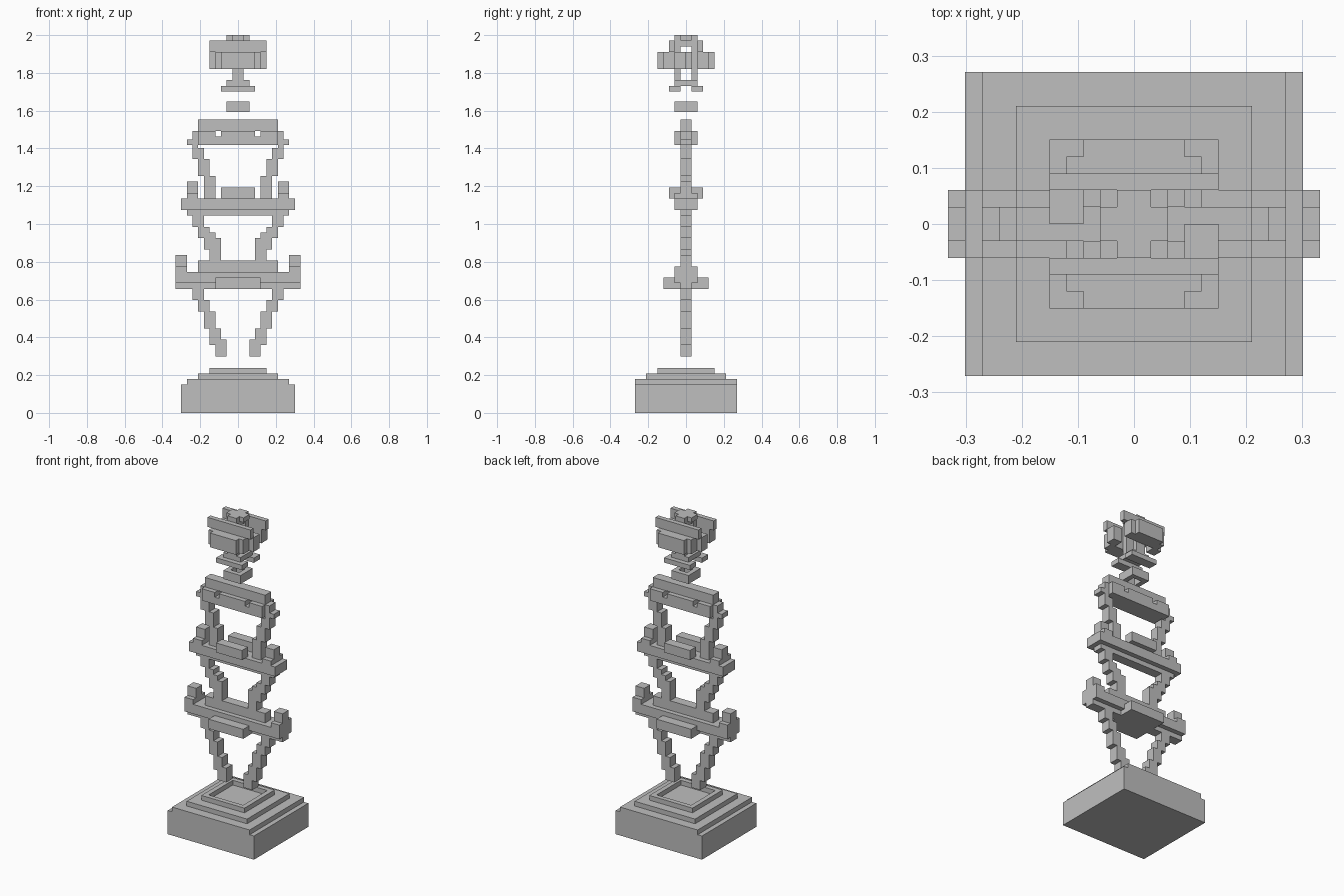
import bpy
import bmesh

default_cube = bpy.data.objects.get("Cube")
if default_cube:
    bpy.data.objects.remove(default_cube, do_unlink=True)

# Everything is laid out on a block grid
GRID = 0.0301
LAYER = 2 / 67

stone = bpy.data.materials.new("light_grey_stone")
stone.use_nodes = True
grey = (0.52, 0.52, 0.52, 1)
stone.diffuse_color = grey
stone.node_tree.nodes["Principled BSDF"].inputs["Base Color"].default_value = grey


class Part:
    """Collects blocks given in grid units, then becomes one object."""

    def __init__(self, name):
        self.name = name
        self.mesh = bmesh.new()

    def block(self, x, y, z):
        cube = bmesh.ops.create_cube(self.mesh, size=1)
        for vert in cube["verts"]:
            for axis, (span, unit) in enumerate(zip((x, y, z), (GRID, GRID, LAYER))):
                low, high = span
                vert.co[axis] = unit * (high if vert.co[axis] > 0 else low)
        return self

    def slab(self, half_x, half_y, bottom, top):
        return self.block((-half_x, half_x), (-half_y, half_y), (bottom, top))

    def sides(self, inner, outer, half_y, bottom, top):
        for x in ((inner, outer), (-outer, -inner)):
            self.block(x, (-half_y, half_y), (bottom, top))
        return self

    def front_back(self, half_x, inner, outer, bottom, top):
        for y in ((inner, outer), (-outer, -inner)):
            self.block((-half_x, half_x), y, (bottom, top))
        return self

    def ring(self, outer, inner, bottom, top):
        self.front_back(outer, inner, outer, bottom, top)
        return self.sides(inner, outer, inner, bottom, top)

    def finish(self):
        data = bpy.data.meshes.new(self.name)
        self.mesh.to_mesh(data)
        self.mesh.free()
        data.materials.append(stone)
        part = bpy.data.objects.new(self.name, data)
        bpy.context.collection.objects.link(part)


def stepped_pair(name, bottom, steps):
    """Two mirrored columns that climb outwards, one step per entry."""
    part = Part(name)
    for inner, outer, top in steps:
        part.sides(inner, outer, 1, bottom, top)
        bottom = top
    part.finish()


# Terraced base with a shallow recess
base = Part("base")
base.slab(10, 9, 0, 5)
base.slab(9, 9, 5, 6)
base.slab(7, 7, 6, 7)
base.ring(5, 4, 7, 8)
base.finish()

# Legs, waist and chest struts
stepped_pair("legs", 10, [(2, 4, 12), (2, 5, 13), (3, 5, 15),
                          (4, 6, 18), (5, 7, 20), (6, 8, 22)])
stepped_pair("waist_struts", 27, [(3, 5, 29), (3, 6, 31), (4, 7, 32),
                                  (5, 7, 33), (6, 8, 35)])
stepped_pair("chest_struts", 38, [(4, 6, 42), (5, 7, 45), (6, 8, 47)])

# Lower crossbeam with raised ends and a buckle plate
hips = Part("lower_crossbeam")
hips.slab(11, 1, 22, 23)
hips.slab(11, 2, 23, 25)
hips.slab(7, 1, 25, 27)
hips.sides(9, 11, 2, 25, 26)
hips.sides(9, 11, 1, 26, 28)
hips.front_back(4, 1, 4, 22, 24)
hips.finish()

# Middle crossbeam
middle = Part("middle_crossbeam")
middle.slab(9, 1, 35, 36)
middle.slab(10, 2, 36, 38)
middle.sides(7, 9, 2, 38, 39)
middle.sides(7, 9, 1, 39, 41)
middle.front_back(3, 1, 3, 38, 40)
middle.finish()

# Shoulders
shoulders = Part("shoulder_beam")
shoulders.slab(7, 2, 47.5, 49)
shoulders.sides(4, 7, 2, 49, 50)
shoulders.slab(3, 2, 49, 50)
shoulders.slab(7, 1, 50, 52)
shoulders.sides(7, 8, 1, 47, 50)
shoulders.sides(8, 9, 1, 47.5, 48.5)
shoulders.finish()

# Floating neck ring
Part("neck_ring").ring(2, 1, 53.4, 55.2).finish()

# Jaw and the two pillars through the head
jaw = Part("jaw")
jaw.front_back(3, 1, 3, 57, 58)
jaw.slab(2, 1, 58, 59)
jaw.front_back(2, 1, 2, 58, 59)
jaw.front_back(1, 1, 2, 59, 66)
jaw.finish()

# Face plates and brow slabs, front and back
head = Part("head_plates")
head.front_back(4, 2, 4, 61, 64)
head.front_back(3, 4, 5, 61, 64)
head.front_back(5, 2, 3, 64, 66)
head.finish()

# Ears, turned half round from each other
ears = Part("ears")
for turn in (1, -1):
    x = sorted((3 * turn, 5 * turn))
    y = sorted((0, -2 * turn))
    ears.block(x, y, (61, 64))
ears.finish()

# Cross-shaped crown
crown = Part("crown")
crown.slab(1, 1, 65, 66)
crown.slab(2, 1, 66, 67)
crown.front_back(1, 1, 2, 66, 67)
crown.finish()
